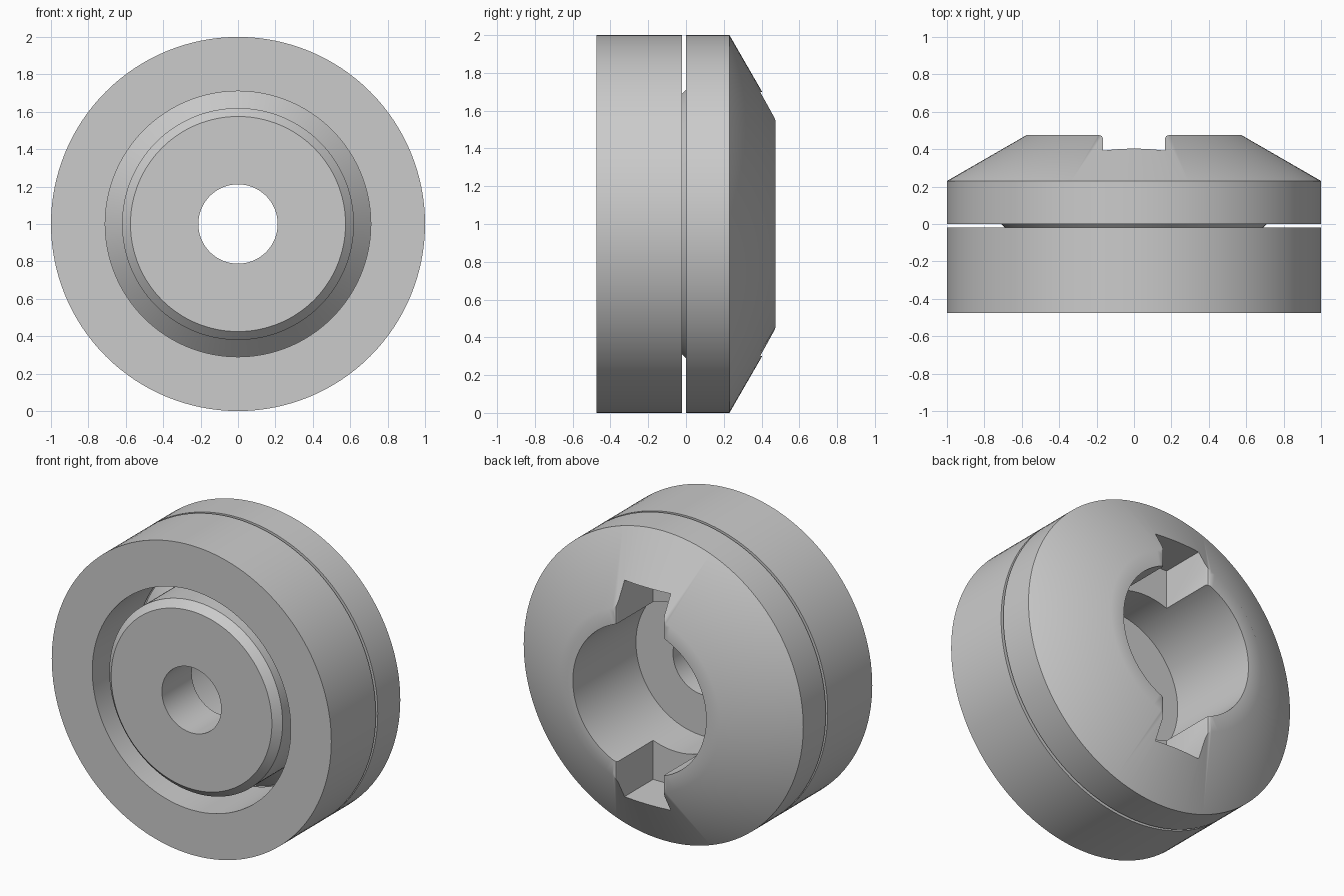
import bpy, bmesh, math
from mathutils import Matrix, Vector

if "Cube" in bpy.data.objects:
    bpy.data.objects.remove(bpy.data.objects["Cube"], do_unlink=True)

SEGMENTS = 128
FRONT, BACK = -0.475, 0.475

grey = bpy.data.materials.new("plain grey")
grey.use_nodes = True
COLOUR = (0.6, 0.6, 0.6, 1)
grey.diffuse_color = COLOUR
grey.node_tree.nodes["Principled BSDF"].inputs["Base Color"].default_value = COLOUR


def make_object(name, bm):
    bmesh.ops.recalc_face_normals(bm, faces=bm.faces)
    mesh = bpy.data.meshes.new(name)
    bm.to_mesh(mesh)
    bm.free()
    mesh.materials.append(grey)
    obj = bpy.data.objects.new(name, mesh)
    bpy.context.collection.objects.link(obj)
    obj.location.z = 1
    return obj


def activate(obj):
    bpy.ops.object.select_all(action="DESELECT")
    obj.select_set(True)
    bpy.context.view_layer.objects.active = obj


def smooth(obj):
    activate(obj)
    bpy.ops.object.shade_smooth_by_angle(angle=math.radians(35))


def revolve(name, profile):
    """Turn a closed (radius, y) profile around the y axis."""
    bm = bmesh.new()
    rings = []
    for i in range(SEGMENTS):
        turn = Matrix.Rotation(math.tau * i / SEGMENTS, 3, "Y")
        rings.append([bm.verts.new(turn @ Vector((r, y, 0))) for r, y in profile])
    count = len(profile)
    for i, ring in enumerate(rings):
        after = rings[(i + 1) % SEGMENTS]
        for j in range(count):
            k = (j + 1) % count
            bm.faces.new((ring[j], ring[k], after[k], after[j]))
    return make_object(name, bm)


# Loose front ring
front_ring = revolve("front_ring", [
    (0.71, FRONT), (1, FRONT), (1, -0.02), (0.71, -0.02)])
smooth(front_ring)

# Hub, flared shoulder and conical back with a stepped bore
body = revolve("hub_body", [
    (0.212, FRONT), (0.575, FRONT), (0.62, -0.43), (0.62, -0.09), (0.71, 0),
    (1, 0), (1, 0.23), (0.575, BACK), (0.477, BACK), (0.477, -0.17), (0.212, -0.17)])

# Slot cutter: straight walls with slightly rounded mouth edges
half = [(0.165, 0.1), (0.165, 0.455), (0.171, 0.469), (0.185, BACK), (0.185, 0.6)]
outline = half + [(-x, y) for x, y in reversed(half)]
bm = bmesh.new()
base = bm.faces.new([bm.verts.new((x, y, -0.7)) for x, y in outline])
top = bmesh.ops.extrude_face_region(bm, geom=[base])["geom"]
bmesh.ops.translate(bm, vec=(0, 0, 1.4),
                    verts=[v for v in top if isinstance(v, bmesh.types.BMVert)])
cutter = make_object("slot_cutter", bm)
cutter.hide_render = True

# Cut the two opposite slots, then drop the cutter
bpy.context.view_layer.update()
cut = body.modifiers.new("slots", "BOOLEAN")
cut.operation = "DIFFERENCE"
cut.solver = "EXACT"
cut.object = cutter
activate(body)
bpy.ops.object.modifier_apply(modifier=cut.name)
bpy.data.objects.remove(cutter, do_unlink=True)
smooth(body)
